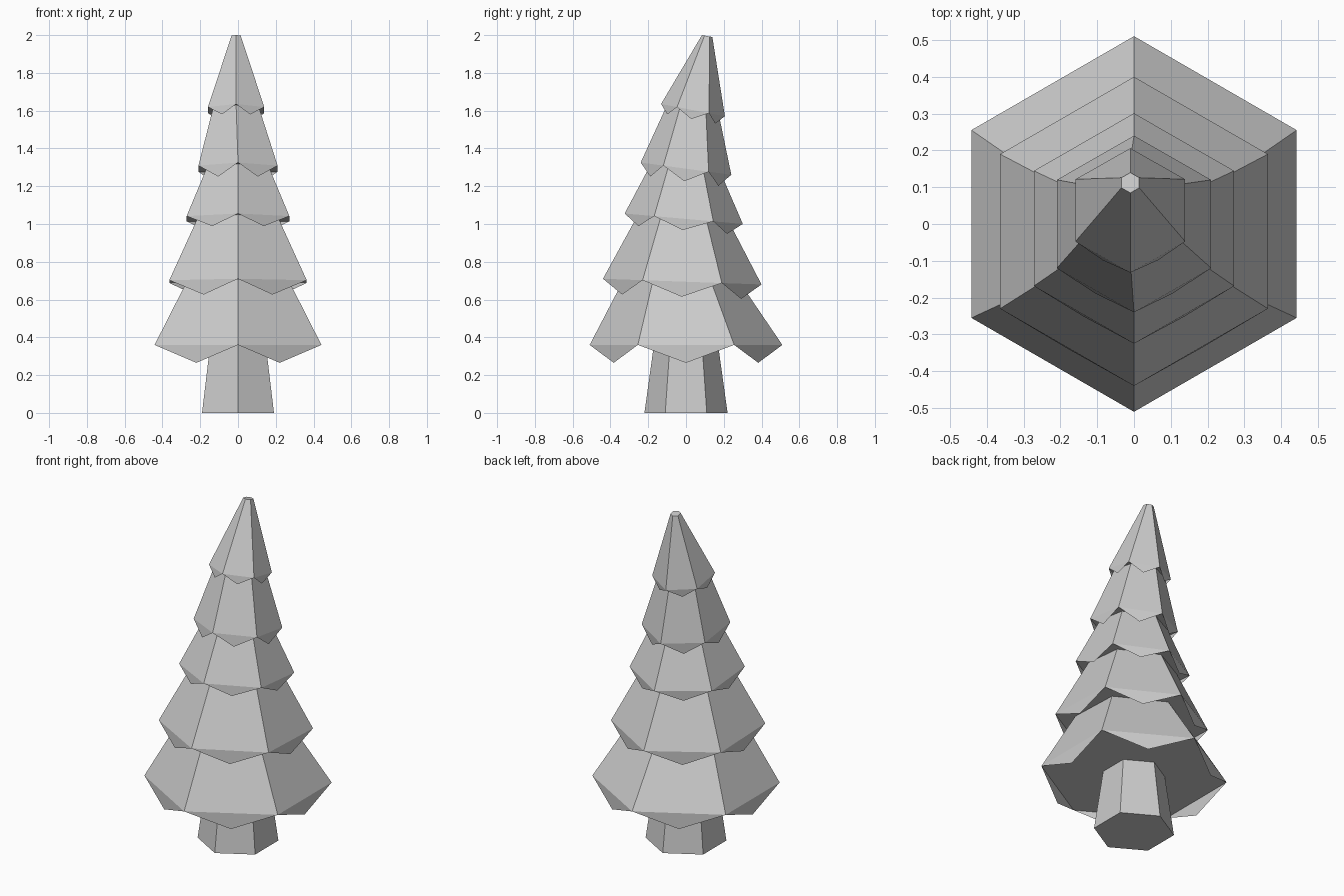
import bpy, bmesh
from math import cos, sin, radians
from mathutils import Matrix, Vector

if "Cube" in bpy.data.objects:
    bpy.data.objects.remove(bpy.data.objects["Cube"])


def placed(cx, cy, z, tilt):
    return Matrix.Translation((cx, cy, z)) @ Matrix.Rotation(-tilt, 4, 'X')


def hexagon(bm, m, r):
    # corners point along the y axis
    return [bm.verts.new(m @ Vector((r * cos(radians(90 + 60 * i)),
                                     r * sin(radians(90 + 60 * i)), 0))) for i in range(6)]


def bridge(bm, a, b):
    for i in range(6):
        j = (i + 1) % 6
        bm.faces.new((a[i], a[j], b[j], b[i]))


def finish(bm, name):
    me = bpy.data.meshes.new(name)
    bm.to_mesh(me)
    bm.free()
    ob = bpy.data.objects.new(name, me)
    bpy.context.collection.objects.link(ob)


# trunk: tapered six-sided post
bm = bmesh.new()
low = hexagon(bm, placed(0, 0, 0, 0), 0.22)
high = hexagon(bm, placed(0, 0, 0.36, 0), 0.17)
bridge(bm, low, high)
bm.faces.new(low[::-1])
finish(bm, "trunk")

# foliage tiers: centre x, centre y, height, tilt, rim radius, inner radius, flap depth
tiers = [
    (0, 0, 0.36, 0, 0.51, 0.17, 0.095),
    (0, -0.02, 0.695, 0.036, 0.42, 0.31, 0.08),
    (0, -0.012, 1.028, 0.088, 0.314, 0.243, 0.06),
    (0, 0, 1.293, 0.135, 0.242, 0.187, 0.067),
    (-0.01, 0.037, 1.603, 0.19, 0.172, 0.14, 0.048),
]
tip = (-0.01, 0.112, 1.995, 0.19, 0.028)

for n, (cx, cy, z, tilt, rim_r, inner_r, depth) in enumerate(tiers):
    bm = bmesh.new()
    m = placed(cx, cy, z, tilt)
    rim = hexagon(bm, m, rim_r)
    inner = hexagon(bm, m, inner_r)
    # sloping sides up to the next tier
    if n + 1 < len(tiers):
        nxt = tiers[n + 1]
        top = hexagon(bm, placed(*nxt[:4]), nxt[5])
    else:
        top = hexagon(bm, placed(*tip[:4]), tip[4])
        bm.faces.new(top)
    bridge(bm, rim, top)
    # flat underside
    bridge(bm, inner, rim)
    # hanging pointed flap along each side
    drop = m.to_3x3() @ Vector((0, 0, -depth))
    for i in range(6):
        a, b = rim[i], rim[(i + 1) % 6]
        point = bm.verts.new((a.co + b.co) / 2 + drop)
        bm.faces.new((b, a, point))
    finish(bm, "foliage_tier_%d" % (n + 1))
